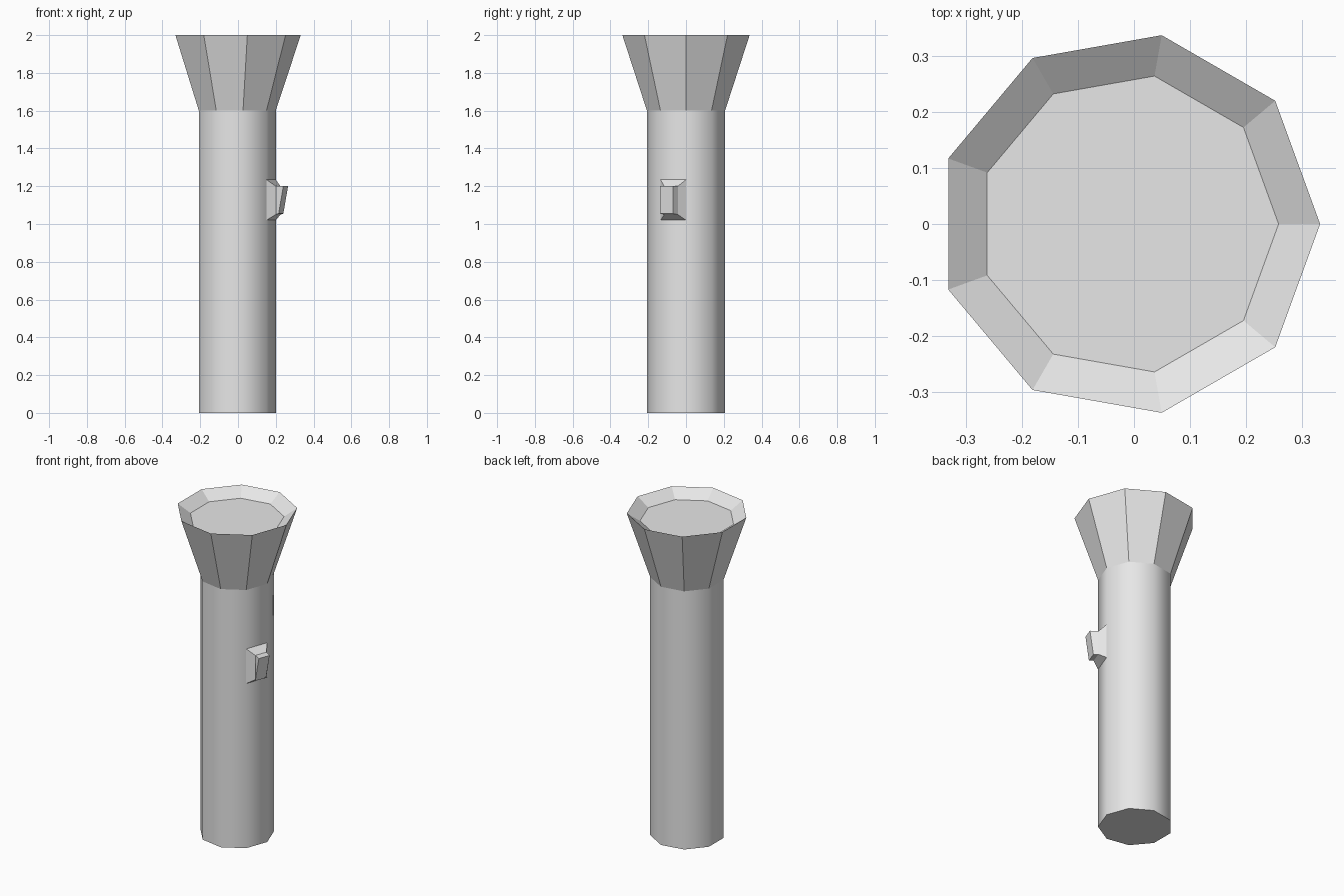
import bpy
import bmesh
from math import cos, sin, tau
from mathutils import Vector

cube = bpy.data.objects.get("Cube")
if cube:
    bpy.data.objects.remove(cube)

SIDES = 9
CENTRE_X = -0.01
BODY_R = 0.21

grey = bpy.data.materials.new("light_grey")
grey.use_nodes = True
grey.diffuse_color = (0.8, 0.8, 0.8, 1)
grey.node_tree.nodes["Principled BSDF"].inputs["Base Color"].default_value = (0.8, 0.8, 0.8, 1)


def ring(radius, z):
    return [(CENTRE_X + radius * cos(tau * i / SIDES),
             radius * sin(tau * i / SIDES), z) for i in range(SIDES)]


def loft(name, rings, cap_start=False, cap_end=False, smooth=False):
    """Bridge successive loops of points, with optional flat end caps."""
    bm = bmesh.new()
    loops = [[bm.verts.new(p) for p in r] for r in rings]
    for a, b in zip(loops, loops[1:]):
        for i in range(len(a)):
            j = (i + 1) % len(a)
            bm.faces.new((a[i], a[j], b[j], b[i])).smooth = smooth
    if cap_start:
        bm.faces.new(loops[0][::-1])
    if cap_end:
        bm.faces.new(loops[-1])
    mesh = bpy.data.meshes.new(name)
    bm.to_mesh(mesh)
    bm.free()
    mesh.materials.append(grey)
    obj = bpy.data.objects.new(name, mesh)
    bpy.context.collection.objects.link(obj)
    return obj


# Smooth nine-sided handle, closed at the bottom
loft("handle", [ring(BODY_R, 0), ring(BODY_R, 1.6)], cap_start=True, smooth=True)

# Flared faceted head with a recessed lens
loft("lamp_head", [ring(BODY_R, 1.6), ring(0.342, 2.0), ring(0.268, 1.95)], cap_end=True)


# Slanted switch growing out of one side of the handle
def upright(a, b, low, high, lean=0.0):
    """Rectangle between plan points a and b; lean pushes the top edge out."""
    out = Vector((lean, 0, 0))
    return [Vector((*a, low)), Vector((*b, low)),
            Vector((*b, high)) + out, Vector((*a, high)) + out]


corner_a = ring(BODY_R, 0)[-1][:2]
corner_b = ring(BODY_R, 0)[0][:2]
loft("switch", [upright(corner_a, corner_b, 1.02, 1.235),
                upright((0.2, -0.115), (0.225, -0.043), 1.05, 1.2),
                upright((0.215, -0.138), (0.24, -0.069), 1.055, 1.2, lean=0.025)],
     cap_end=True)
